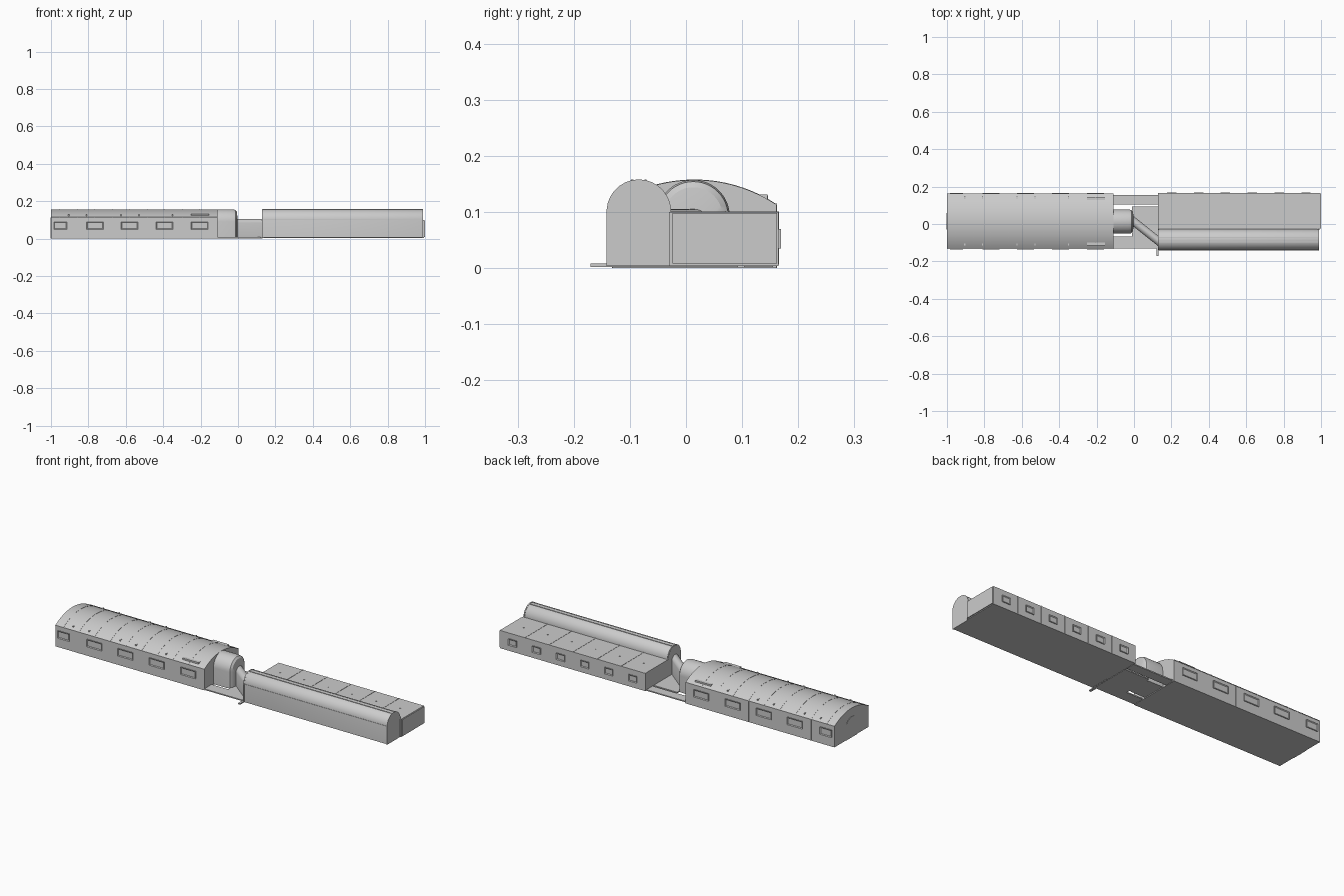
import bpy, bmesh, math
from mathutils import Vector

if "Cube" in bpy.data.objects:
    bpy.data.objects.remove(bpy.data.objects["Cube"])


def finish(name, bm, smooth=False):
    bmesh.ops.recalc_face_normals(bm, faces=bm.faces)
    me = bpy.data.meshes.new(name)
    bm.to_mesh(me)
    bm.free()
    ob = bpy.data.objects.new(name, me)
    bpy.context.collection.objects.link(ob)
    if smooth:
        bpy.ops.object.select_all(action='DESELECT')
        ob.select_set(True)
        bpy.context.view_layer.objects.active = ob
        bpy.ops.object.shade_smooth_by_angle(angle=math.radians(30))
    return ob


def loft(name, sections, smooth=True):
    """Skin matching rings of points and cap both ends."""
    bm = bmesh.new()
    rings = [[bm.verts.new(p) for p in s] for s in sections]
    n = len(rings[0])
    for a, b in zip(rings, rings[1:]):
        for i in range(n):
            j = (i + 1) % n
            bm.faces.new((a[i], a[j], b[j], b[i]))
    bm.faces.new(rings[0])
    bm.faces.new(rings[-1])
    return finish(name, bm, smooth)


def box(name, x0, x1, y0, y1, z0, z1):
    ring = [(y0, z0), (y1, z0), (y1, z1), (y0, z1)]
    return loft(name, [[(x, y, z) for y, z in ring] for x in (x0, x1)], False)


def arch(cx, hw, spring, peak, base=0.0, n=20):
    """Vault profile in (y, z): straight walls and a circular-arc top."""
    rise = peak - spring
    r = (hw * hw + rise * rise) / (2 * rise)
    a = math.asin(min(1, hw / r))
    pts = [(cx - hw, base), (cx + hw, base)]
    for i in range(n + 1):
        t = a - 2 * a * i / n
        pts.append((cx + r * math.sin(t), peak - r + r * math.cos(t)))
    return pts


def vault(name, x0, x1, prof):
    return loft(name, [[(x, y, z) for y, z in prof] for x in (x0, x1)])


def window(name, x, w, y, side, z0, z1, depth=0.004):
    """Frame standing proud of a long wall, with a recessed pane."""
    bm = bmesh.new()
    y0, y1 = y - side * 0.002, y + side * depth
    c = [(x - w / 2, z0), (x + w / 2, z0), (x + w / 2, z1), (x - w / 2, z1)]
    a = [bm.verts.new((p, y0, q)) for p, q in c]
    b = [bm.verts.new((p, y1, q)) for p, q in c]
    for i in range(4):
        j = (i + 1) % 4
        bm.faces.new((a[i], a[j], b[j], b[i]))
    bm.faces.new(a)
    f = bm.faces.new(b)
    bmesh.ops.recalc_face_normals(bm, faces=bm.faces)
    bmesh.ops.inset_region(bm, faces=[f], thickness=0.006)
    bmesh.ops.translate(bm, verts=f.verts, vec=Vector((0, -side * (depth - 0.001), 0)))
    return finish(name, bm)


# Vaulted hall on the left
CY, HW = 0.015, 0.146
vault("hall", -1.0, -0.11, arch(CY, HW, 0.113, 0.157, n=28))
for i in range(9):
    x = -0.953 + i * 0.0935
    vault("roof_rib", x - 0.001, x + 0.001, arch(CY, HW, 0.114, 0.1578, 0.112, 28))

# Hall windows, bay seams and roof vents on both long sides
for side in (-1, 1):
    wall = CY + side * HW
    for x in (-0.86, -0.674, -0.487, -0.30):
        box("bay_seam", x - 0.0015, x + 0.0015, wall - 0.001, wall + 0.001, 0, 0.113)
    box("eave", -1.0, -0.11, wall - 0.0015, wall + 0.0015, 0.112, 0.115)
    for x, w in ((-0.95, 0.07), (-0.765, 0.09), (-0.58, 0.09), (-0.393, 0.09), (-0.205, 0.09)):
        window("hall_window", x, w, wall, side, 0.05, 0.09)
    for x in (-0.905, -0.81, -0.625, -0.53, -0.35):
        y = CY + side * 0.124
        box("roof_clip", x - 0.003, x + 0.003, y - 0.007, y + 0.007, 0.115, 0.129)
    y = CY + side * 0.122
    box("roof_vent", -0.25, -0.155, y - 0.008, y + 0.008, 0.115, 0.131)

# Arched door on the far left end, set in a slim surround
vault("door_surround", -1.002, -0.998, arch(CY, 0.045, 0.085, 0.112, n=12))
box("door_seam", -1.003, -1.001, CY - 0.001, CY + 0.001, 0, 0.11)

# Vestibule: vaulted tube rounding in toward the passage
def ring(x, hw, spring, peak):
    return [(x, y, z) for y, z in arch(0.013, hw, spring, peak, 0.004, 24)]

loft("vestibule", [ring(-0.112, 0.065, 0.092, 0.157), ring(-0.03, 0.065, 0.092, 0.157),
                   ring(-0.014, 0.062, 0.092, 0.154), ring(-0.006, 0.052, 0.092, 0.144),
                   ring(-0.002, 0.03, 0.076, 0.106)])

# Slanted passage to the barrel hall
secs = []
for x, cy in ((-0.006, 0.017), (0.135, -0.095)):
    secs.append([(x, y, z) for y, z in arch(cy, 0.028, 0.085, 0.105, 0.004, 12)])
loft("passage", secs)

# Open floor plates between the two buildings, and the gate sill
box("floor_middle", -0.012, 0.132, -0.13, 0.093, 0.002, 0.008)
box("floor_front", -0.112, -0.01, -0.13, -0.068, 0.002, 0.008)
box("floor_back", -0.112, 0.132, 0.103, 0.155, 0.002, 0.008)
box("gate_sill", 0.12, 0.132, -0.17, -0.125, 0.002, 0.008)

# Barrel hall running along the front right
BY = -0.084
barrel = arch(BY, 0.056, 0.104, 0.157, 0.006, 14)


def scaled(x, s):
    return [(x, BY + (y - BY) * s, z if z < 0.09 else 0.1 + (z - 0.1) * s) for y, z in barrel]


loft("barrel_hall", [scaled(0.128, 0.96), scaled(0.134, 1), scaled(0.982, 1), scaled(0.99, 0.95)])
for dy in (-0.012, 0.012):
    box("ridge_rail", 0.135, 0.985, BY + dy - 0.002, BY + dy + 0.002, 0.152, 0.1575)
for x in (0.13, 0.984):
    vault("barrel_end_band", x, x + 0.006, arch(BY, 0.0575, 0.104, 0.158, 0.004, 14))
box("barrel_eave", 0.13, 0.988, BY - 0.0575, BY - 0.054, 0.136 - 0.035, 0.104)

# Flat-roofed wing behind the barrel
box("wing", 0.128, 0.995, -0.03, 0.165, 0.004, 0.1)
box("wing_end_panel", 0.99, 1.0, -0.024, 0.162, 0.008, 0.098)
step = 0.1435
for i in range(6):
    x = 0.13 + i * step
    if i:
        box("wing_roof_seam", x - 0.0015, x + 0.0015, -0.028, 0.166, 0.098, 0.1012)
        box("wing_wall_seam", x - 0.001, x + 0.001, 0.164, 0.166, 0.006, 0.1)
    window("wing_window", x + step / 2, 0.05, 0.165, 1, 0.035, 0.07, 0.004)
    box("wing_roof_stud", x + 0.068, x + 0.074, 0.07, 0.076, 0.1, 0.102)
